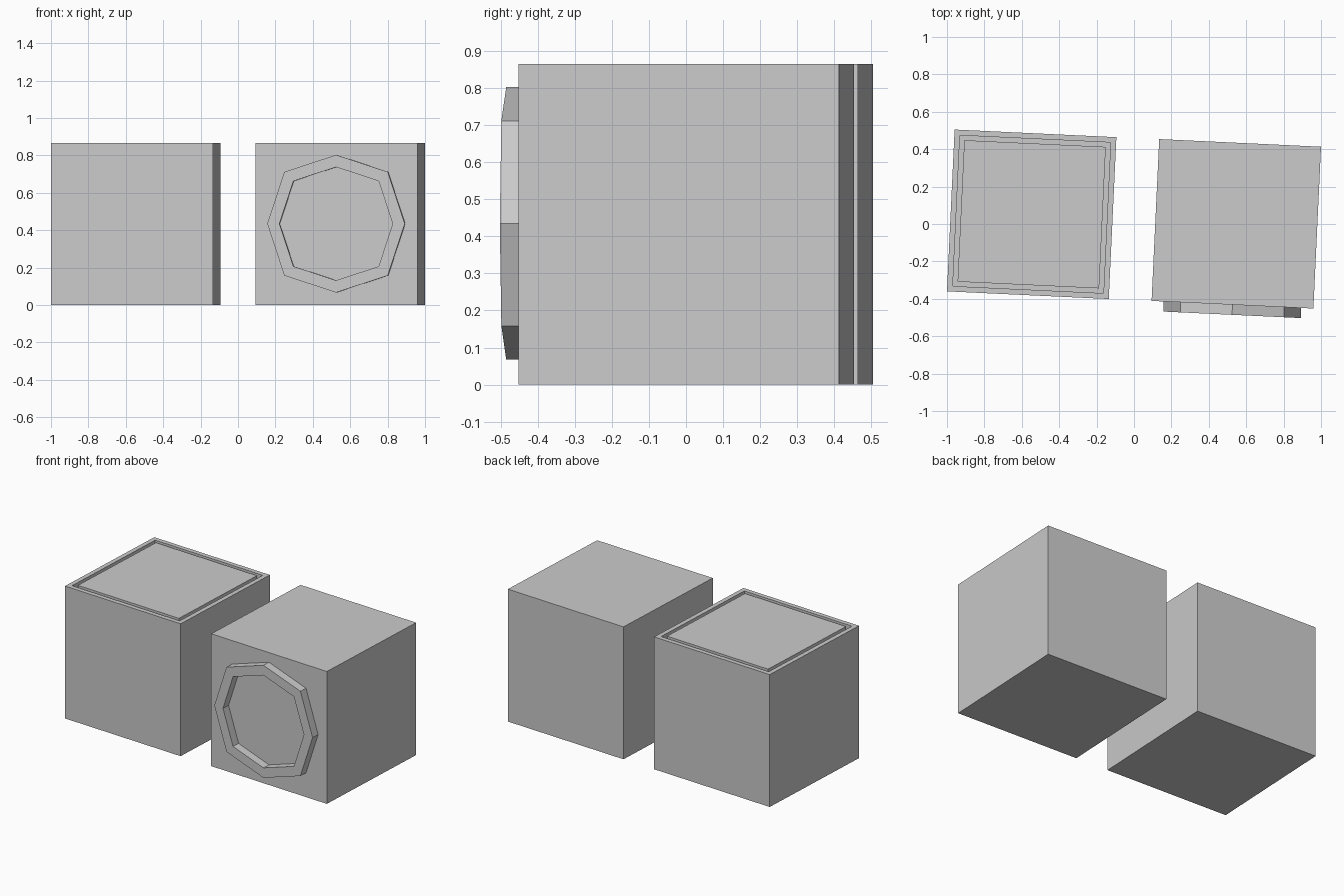
import bpy, bmesh, math
from mathutils import Matrix

if "Cube" in bpy.data.objects:
    bpy.data.objects.remove(bpy.data.objects["Cube"])

S = 0.866                      # cube edge length
H = S / 2
TURN = math.radians(-2.7)      # both machines are turned slightly


def place(name, bm, x, y):
    bmesh.ops.recalc_face_normals(bm, faces=bm.faces)
    mesh = bpy.data.meshes.new(name)
    bm.to_mesh(mesh)
    bm.free()
    ob = bpy.data.objects.new(name, mesh)
    ob.matrix_world = Matrix.Translation((x, y, 0)) @ Matrix.Rotation(TURN, 4, 'Z')
    bpy.context.collection.objects.link(ob)
    return ob


def cube():
    bm = bmesh.new()
    bmesh.ops.create_cube(bm, size=S, matrix=Matrix.Translation((0, 0, H)))
    return bm


def octagon(r, d):
    # points on the axes at r, diagonal points at (d, d)
    return [(r, 0), (d, d), (0, r), (-d, d), (-r, 0), (-d, -d), (0, -r), (d, -d)]


# Top-loading box: groove cut around a flush lid
bm = cube()
bm.faces.ensure_lookup_table()
top = max(bm.faces, key=lambda f: f.calc_center_median().z)
bmesh.ops.inset_region(bm, faces=[top], thickness=0.042)
groove = bmesh.ops.inset_region(bm, faces=[top], thickness=0.035)["faces"]
bm.normal_update()
ext = bmesh.ops.extrude_face_region(bm, geom=groove)
sunk = [g for g in ext["geom"] if isinstance(g, bmesh.types.BMVert)]
bmesh.ops.delete(bm, geom=[f for f in groove if f.is_valid], context='FACES_ONLY')
bmesh.ops.translate(bm, verts=sunk, vec=(0, 0, -0.03))
place("top_loading_box", bm, -0.547, 0.052)

# Front-loading box
RX, RY = 0.547, 0.001
place("front_loading_box", cube(), RX, RY)

# Octagonal door ring standing proud of the front face
bm = bmesh.new()
DEPTH = 0.054
loops = []
for pts, y in ((octagon(0.368, 0.277), -H), (octagon(0.368, 0.277), -H - DEPTH),
               (octagon(0.303, 0.228), -H - DEPTH), (octagon(0.303, 0.228), -H)):
    loops.append([bm.verts.new((px, y, pz + H + 0.002)) for px, pz in pts])
for a, b in zip(loops, loops[1:]):
    for i in range(8):
        j = (i + 1) % 8
        bm.faces.new((a[i], a[j], b[j], b[i]))
place("door_ring", bm, RX, RY)
